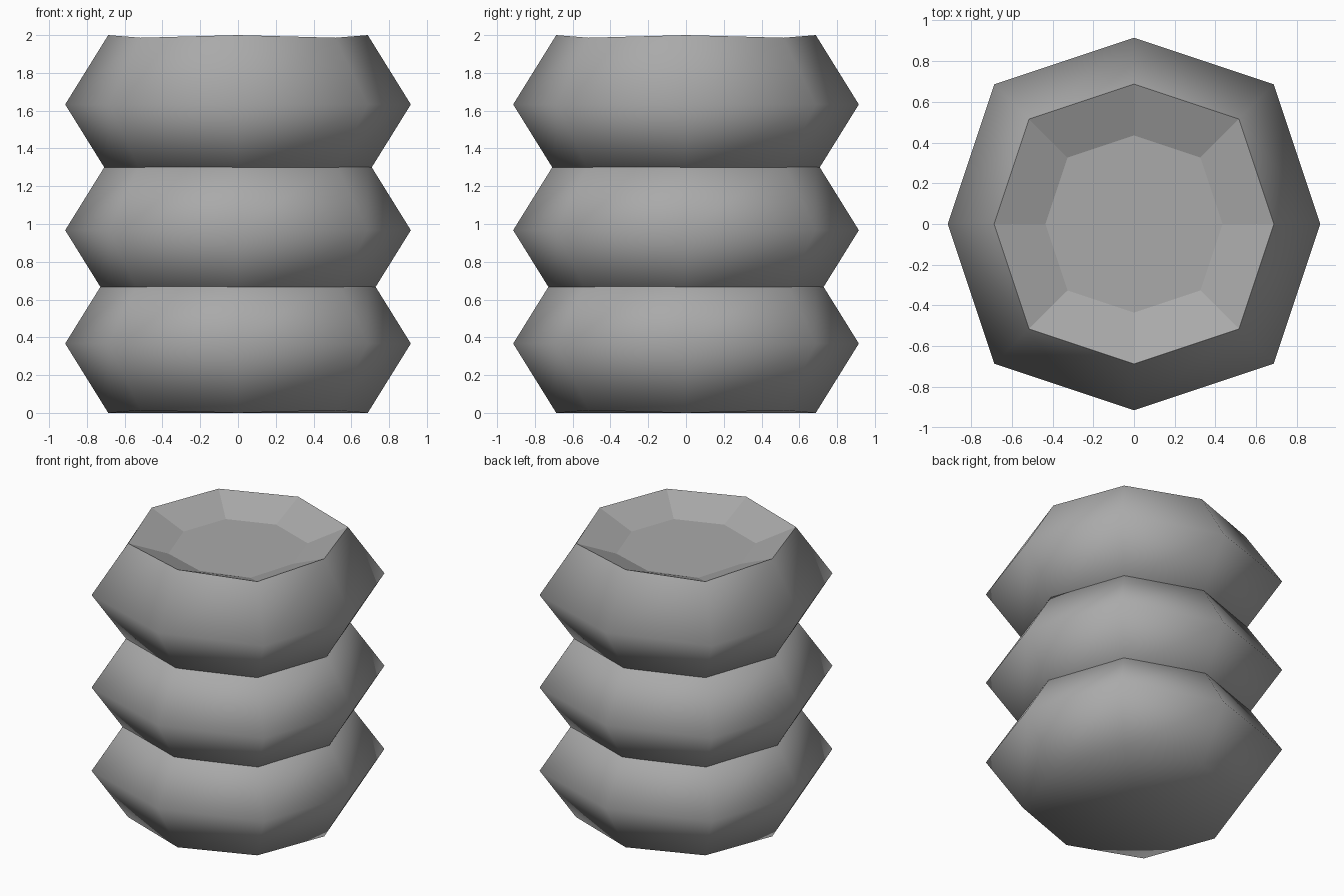
import bpy
import bmesh
from math import cos, sin, pi, sqrt

cube = bpy.data.objects.get("Cube")
if cube:
    bpy.data.objects.remove(cube, do_unlink=True)

grey = bpy.data.materials.new("plain grey")
grey.use_nodes = True
colour = (0.4, 0.4, 0.4, 1)
grey.diffuse_color = colour
grey.node_tree.nodes["Principled BSDF"].inputs["Base Color"].default_value = colour


def octagon(bm, radius, z, diagonal_z):
    """Ring of eight corners; the diagonal ones sit slightly further out."""
    ring = []
    for i in range(8):
        r = radius * (0.75 * sqrt(2) if i % 2 else 1)
        ring.append(bm.verts.new((r * cos(i * pi / 4), r * sin(i * pi / 4),
                                  diagonal_z if i % 2 else z)))
    return ring


def bridge(bm, lower, upper):
    for i in range(8):
        j = (i + 1) % 8
        bm.faces.new((lower[i], lower[j], upper[j], upper[i])).smooth = True


def cap(bm, ring, z, up):
    """Close a ring with four quads around a centre point."""
    centre = bm.verts.new((0, 0, z))
    for i in range(1, 8, 2):
        quad = [ring[i - 1], ring[i], ring[(i + 1) % 8], centre]
        bm.faces.new(quad if up else quad[::-1]).smooth = True


def bulging_tier(name, middle, dished=False):
    bm = bmesh.new()
    half = 0.367
    bottom = octagon(bm, 0.687, middle - half, middle - half + 0.014)
    belly = octagon(bm, 0.915, middle, middle)
    top = octagon(bm, 0.687, middle + half, middle + half - 0.014)
    bridge(bm, bottom, belly)
    bridge(bm, belly, top)
    cap(bm, bottom, middle - half, False)
    if dished:
        # Flat-shaded shallow dish set into the rim
        floor = octagon(bm, 0.435, 1.895, 1.89)
        bridge(bm, top, floor)
        cap(bm, floor, 1.89, True)
        for face in bm.faces:
            if all(v in top or v.co.z > 1.8 for v in face.verts):
                face.smooth = False
    else:
        cap(bm, top, middle + half, True)
    mesh = bpy.data.meshes.new(name)
    bm.to_mesh(mesh)
    bm.free()
    mesh.materials.append(grey)
    bpy.context.collection.objects.link(bpy.data.objects.new(name, mesh))


# Three stacked tiers, the top one hollowed into a dish
bulging_tier("bottom_tier", 0.367)
bulging_tier("middle_tier", 0.967)
bulging_tier("top_tier", 1.633, dished=True)
